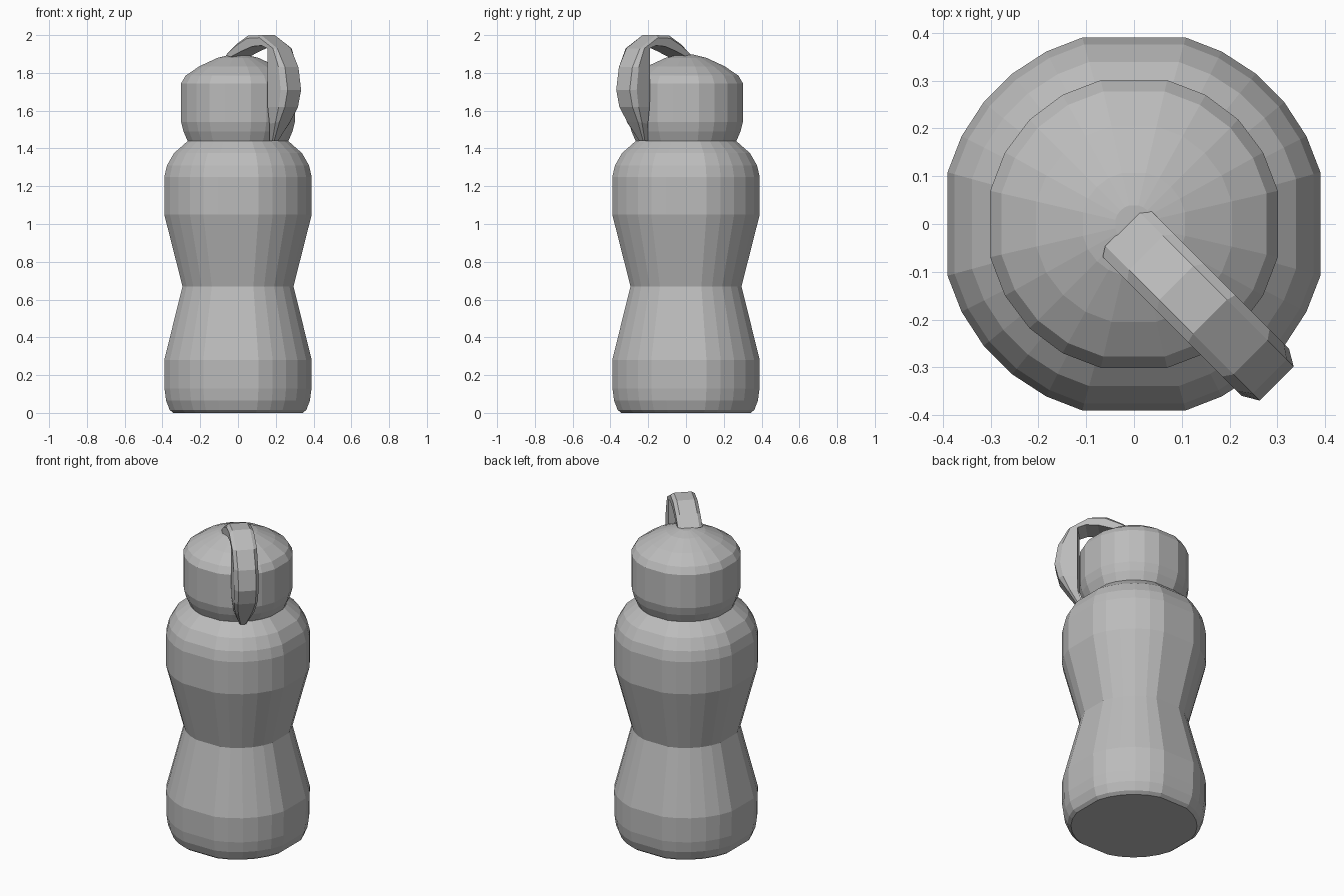
import bpy, bmesh
from math import sin, cos, radians
from mathutils import Vector

cube = bpy.data.objects.get("Cube")
if cube:
    bpy.data.objects.remove(cube)

grey = bpy.data.materials.new("plain grey")
grey.use_nodes = True
grey.diffuse_color = (0.5, 0.5, 0.5, 1)
grey.node_tree.nodes["Principled BSDF"].inputs["Base Color"].default_value = (0.5, 0.5, 0.5, 1)


def finish(name, bm):
    bmesh.ops.recalc_face_normals(bm, faces=bm.faces)
    mesh = bpy.data.meshes.new(name)
    bm.to_mesh(mesh)
    bm.free()
    mesh.materials.append(grey)
    obj = bpy.data.objects.new(name, mesh)
    bpy.context.collection.objects.link(obj)
    return obj


def skin(bm, rings, close_ends=True):
    """Join successive closed rings of points with quads."""
    loops = [[bm.verts.new(p) for p in ring] for ring in rings]
    n = len(loops[0])
    for a, b in zip(loops, loops[1:]):
        for i in range(n):
            j = (i + 1) % n
            bm.faces.new((a[i], a[j], b[j], b[i]))
    if close_ends:
        bm.faces.new(loops[0])
        bm.faces.new(loops[-1])


def lathe(name, profile, quadrant):
    """Turn a profile; the quadrant angles leave broad flats on the four sides."""
    angles = [radians(q * 90 + a) for q in range(4) for a in quadrant]
    bm = bmesh.new()
    skin(bm, [[(r * cos(a), r * sin(a), z) for a in angles] for r, z in profile])
    return finish(name, bm)


# Bottle body, pinched at the waist
lathe("bottle_body", [
    (0.355, 0), (0.375, 0.015), (0.395, 0.065), (0.404, 0.13), (0.405, 0.28),
    (0.305, 0.67), (0.405, 1.05), (0.405, 1.25), (0.39, 1.31), (0.352, 1.375),
    (0.275, 1.44)], (15.5, 27, 39, 51, 63, 74.5))

# Domed cap
lathe("cap", [
    (0.272, 1.435), (0.296, 1.49), (0.309, 1.54), (0.309, 1.745), (0.285, 1.785),
    (0.21, 1.835), (0.11, 1.88), (0.04, 1.897)], (13, 29, 45, 61, 77))

# Carry loop: inner and outer edge (distance out, height) and half width
stations = [
    ((0.04, 1.885), (-0.01, 1.895), 0.07),
    ((0.12, 1.915), (0.06, 1.95), 0.07),
    ((0.20, 1.94), (0.15, 1.997), 0.07),
    ((0.27, 1.945), (0.25, 2.0), 0.07),
    ((0.315, 1.93), (0.37, 1.93), 0.07),
    ((0.315, 1.83), (0.427, 1.83), 0.07),
    ((0.315, 1.71), (0.447, 1.71), 0.07),
    ((0.315, 1.62), (0.425, 1.62), 0.068),
    ((0.315, 1.53), (0.375, 1.54), 0.055),
    ((0.28, 1.44), (0.31, 1.44), 0.02),
]
out = Vector((1, -1, 0)).normalized()
side = Vector((1, 1, 0)).normalized()
up = Vector((0, 0, 1))
bm = bmesh.new()
rings = []
for inner, outer, w in stations:
    i, o = (out * u + up * z for u, z in (inner, outer))
    shoulder = i.lerp(o, 0.75)
    rings.append([p + side * (s - 0.025) for p, s in (
        (i, -w), (shoulder, -w), (o, -w * 0.72),
        (o, w * 0.72), (shoulder, w), (i, w))])
skin(bm, rings)
finish("carry_loop", bm)
